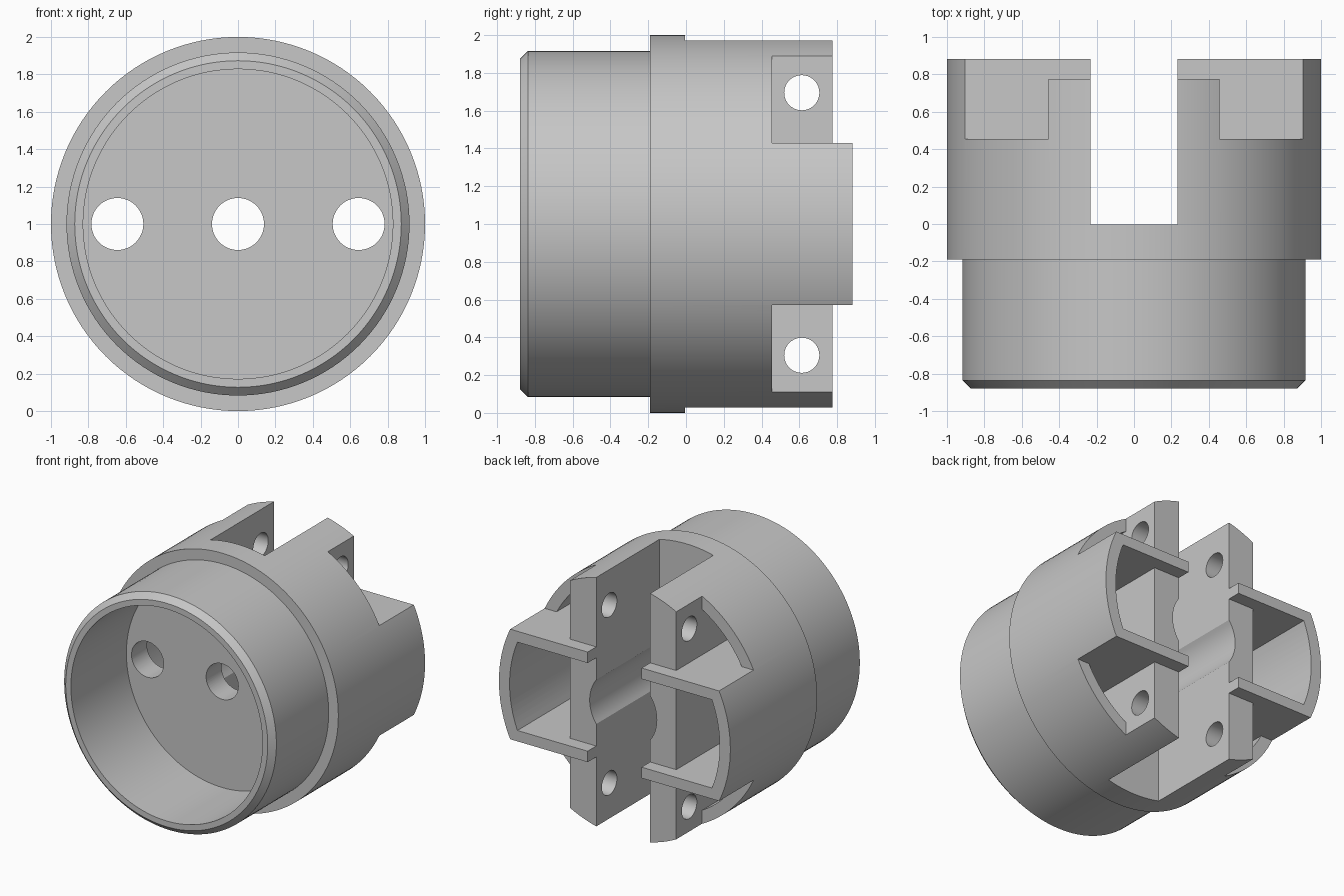
import bpy, bmesh, math
from mathutils import Vector

if "Cube" in bpy.data.objects:
    bpy.data.objects.remove(bpy.data.objects["Cube"])

CZ = 1.0         # height of the main axis, which runs along y
FLOOR_Y = -0.195  # front face of the dividing wall
BACK_Y = -0.004  # rear face of the dividing wall
WALL_R = 0.908   # inside radius of the rear shell
BORE_R = 0.29    # grooves in the slot walls
POST_X = 0.458   # outer face of the posts
SLOT_X = 0.233   # half width of the central slot
PLATE_Z = 0.43   # outer face of the shelf plates
PLATE_IN = 0.345  # inner face of the shelf plates

grey = bpy.data.materials.new("grey_plastic")
grey.diffuse_color = (0.57, 0.57, 0.57, 1)
grey.use_nodes = True
grey.node_tree.nodes["Principled BSDF"].inputs["Base Color"].default_value = grey.diffuse_color


def to_object(bm, name):
    bmesh.ops.recalc_face_normals(bm, faces=bm.faces)
    if bm.calc_volume(signed=True) < 0:
        bmesh.ops.reverse_faces(bm, faces=bm.faces)
    me = bpy.data.meshes.new(name)
    bm.to_mesh(me)
    bm.free()
    ob = bpy.data.objects.new(name, me)
    bpy.context.collection.objects.link(ob)
    return ob


def lathe(name, profile, steps):
    """Revolve (radius, y) points around the main axis."""
    bm = bmesh.new()
    vs = [bm.verts.new((r, y, CZ)) for r, y in profile]
    es = [bm.edges.new(p) for p in zip(vs, vs[1:])]
    bmesh.ops.spin(bm, geom=vs + es, cent=(0, 0, CZ), axis=(0, 1, 0),
                   angle=2 * math.pi, steps=steps)
    bmesh.ops.remove_doubles(bm, verts=bm.verts, dist=1e-4)
    loose = [e for e in bm.edges if not e.link_faces]
    bmesh.ops.delete(bm, geom=loose, context="EDGES")
    return to_object(bm, name)


def prism(points, direction, at):
    """Cutter: closed outline of 3D points extruded along a vector."""
    bm = bmesh.new()
    base = [bm.verts.new(Vector(p) + Vector(at)) for p in points]
    top = [bm.verts.new(v.co + Vector(direction)) for v in base]
    bm.faces.new(base)
    bm.faces.new(top[::-1])
    n = len(base)
    for i in range(n):
        j = (i + 1) % n
        bm.faces.new((base[j], base[i], top[i], top[j]))
    return to_object(bm, "cutter")


def outline(pts, y0, y1):
    """Cutter with an (x, z) outline running along y."""
    return prism([(x, 0, z) for x, z in pts], (0, y1 - y0, 0), (0, y0, CZ))


def box(x0, x1, y0, y1, z0, z1):
    return outline([(x0, z0), (x1, z0), (x1, z1), (x0, z1)], y0, y1)


def arc(r, a0, a1, n, sx=1, sz=1):
    angles = [a0 + (a1 - a0) * i / n for i in range(n + 1)]
    return [(sx * r * math.cos(a), sz * r * math.sin(a)) for a in angles]


def circle(r, n):
    return arc(r, 0, 2 * math.pi, n)[:-1]


def measure(me):
    bm = bmesh.new()
    bm.from_mesh(me)
    result = all(e.is_manifold for e in bm.edges), bm.calc_volume()
    bm.free()
    return result


def carve(ob, cut):
    """Subtract a cutter, keeping the first closed result that lost volume."""
    cut.hide_render = True
    before = measure(ob.data)[1]
    results = []
    for solver in ("MANIFOLD", "EXACT"):
        mod = ob.modifiers.new("cut", "BOOLEAN")
        mod.operation, mod.solver, mod.object = "DIFFERENCE", solver, cut
        dg = bpy.context.evaluated_depsgraph_get()
        me = bpy.data.meshes.new_from_object(ob.evaluated_get(dg))
        ob.modifiers.remove(mod)
        closed, volume = measure(me)
        if 0 < volume < before - 1e-5:
            results.append((not closed, len(results), me))
    if results:
        ob.data = min(results, key=lambda r: r[:2])[2]
    bpy.data.objects.remove(cut)


# Body: front cup with chamfered rim, then the wider rear section
body = lathe("connector_body", [
    (0, FLOOR_Y), (0.828, FLOOR_Y), (0.828, -0.88), (0.873, -0.88), (0.917, -0.836),
    (0.917, -0.19), (1.0, -0.19), (1.0, 0.881), (0, 0.881)], 128)

# Central slot with a round groove along each wall
b = math.acos(SLOT_X / BORE_R)
half = [(SLOT_X, -1.2)] + arc(BORE_R, -b, b, 16) + [(SLOT_X, 1.2)]
carve(body, outline(half + [(-x, z) for x, z in reversed(half)], BACK_Y, 1.2))

# Shorter ends above and below the shelf plates
for sz in (-1, 1):
    carve(body, box(-1.2, 1.2, 0.775, 1.2, *sorted((sz * PLATE_Z, sz * 1.2))))

for sx in (-1, 1):
    # Post end set back between the plates
    x0, x1 = sorted((sx * 0.1, sx * 0.6))
    carve(body, box(x0, x1, 0.775, 1.2, -PLATE_IN + 0.0005, PLATE_IN - 0.0005))
    # Side pocket between the plates
    a = math.asin(PLATE_IN / WALL_R)
    carve(body, outline(arc(WALL_R, -a, a, 16, sx) +
                        [(sx * POST_X, PLATE_IN), (sx * POST_X, -PLATE_IN)],
                        BACK_Y, 1.2))
    for sz in (-1, 1):
        # Corner pocket and the outer wall cut down around it
        a0, a1 = math.asin(PLATE_Z / WALL_R), math.acos(POST_X / WALL_R)
        carve(body, outline(arc(WALL_R, a0, a1, 12, sx, sz) +
                            [(sx * POST_X, sz * PLATE_Z)], BACK_Y, 1.2))
        x0, x1 = sorted((sx * POST_X, sx * 1.2))
        carve(body, box(x0, x1, 0.455, 1.2, *sorted((sz * PLATE_Z, sz * 1.2))))

# Three holes through the dividing wall
for x in (-0.645, 0, 0.645):
    carve(body, outline([(x + u, v) for u, v in circle(0.139, 48)], -0.5, 0.1))

# Cross holes through the posts
for sz in (-1, 1):
    carve(body, prism([(0, u, v) for u, v in circle(0.093, 40)],
                      (2.4, 0, 0), (-1.2, 0.613, CZ + sz * 0.695)))

body.data.materials.clear()
body.data.materials.append(grey)
bpy.context.view_layer.objects.active = body
body.select_set(True)
bpy.ops.object.shade_smooth_by_angle(angle=math.radians(30))
